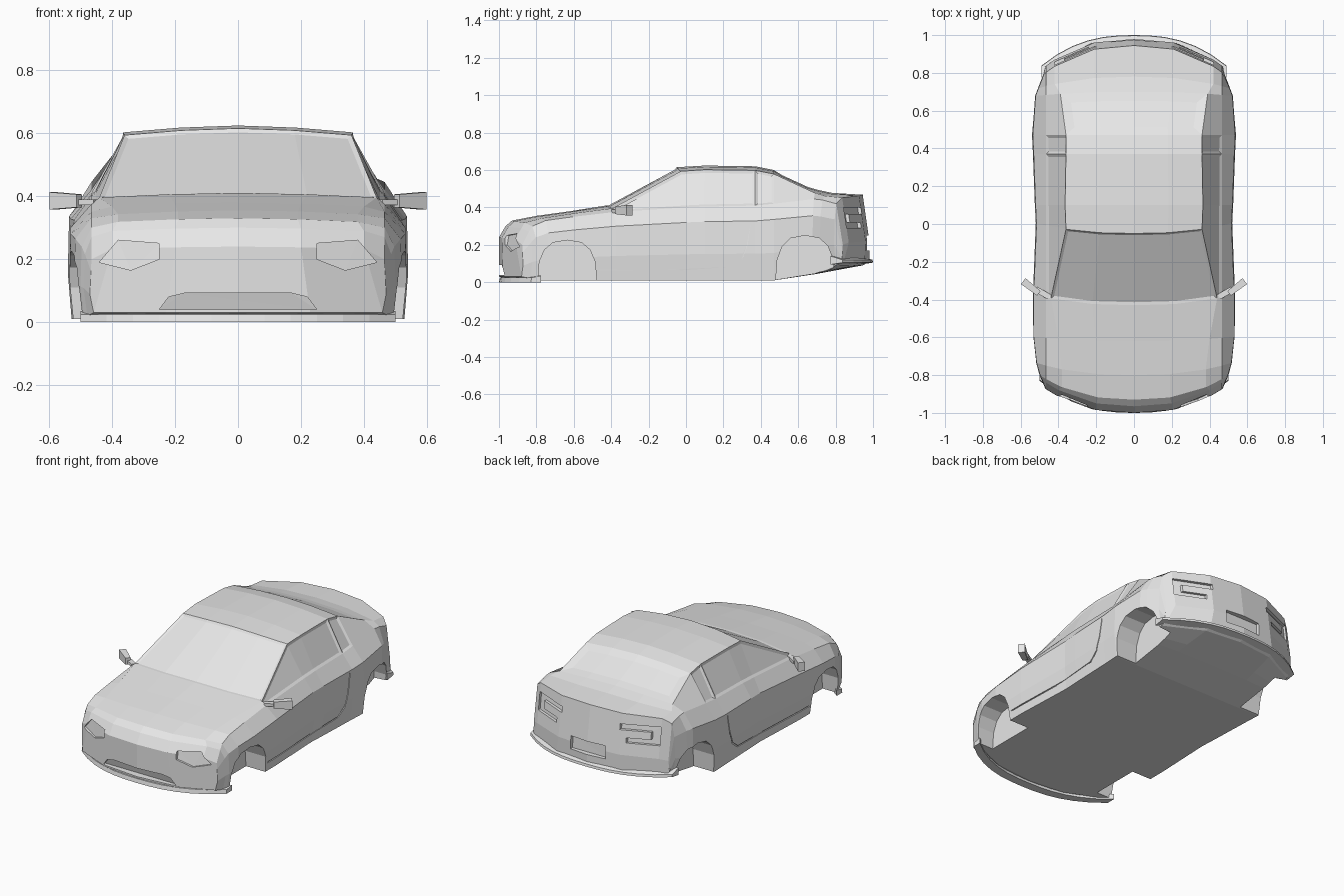
import bpy, bmesh, math
from mathutils import Vector, Matrix
from mathutils.bvhtree import BVHTree

if "Cube" in bpy.data.objects:
    bpy.data.objects.remove(bpy.data.objects["Cube"], do_unlink=True)

grey = bpy.data.materials.new("body_grey")
grey.use_nodes = True
grey.diffuse_color = (0.8, 0.8, 0.8, 1)
grey.node_tree.nodes["Principled BSDF"].inputs["Base Color"].default_value = grey.diffuse_color


def make_object(name, bm):
    bmesh.ops.recalc_face_normals(bm, faces=bm.faces)
    mesh = bpy.data.meshes.new(name)
    bm.to_mesh(mesh)
    bm.free()
    mesh.materials.append(grey)
    obj = bpy.data.objects.new(name, mesh)
    bpy.context.collection.objects.link(obj)
    return obj


def bowed(y, bow, x):
    """Plan-view curve: points far from the centreline slide along y."""
    return y + bow * (abs(x) / 0.5) ** 2.5


def strip_faces(bm, a, b):
    """Join two closed loops of vertices with quads."""
    count = len(a)
    return [bm.faces.new((a[k], a[(k + 1) % count], b[(k + 1) % count], b[k]))
            for k in range(count)]


# Body sections, nose to tail: y, bow, floor z, side x, belt z, roof edge x, top z
SECTIONS = [
    (-1, .15, .03, .47, .20, .40, .24),
    (-.965, .15, .02, .49, .27, .40, .30),
    (-.93, .13, .01, .50, .30, .38, .33),
    (-.8, .06, .01, .52, .33, .38, .355),
    (-.62, .02, .01, .535, .35, .40, .38),
    (-.43, .05, .01, .535, .375, .44, .41),
    (-.05, .05, .01, .52, .40, .36, .615),
    (.1, 0, .01, .525, .405, .365, .624),
    (.37, 0, .01, .535, .41, .36, .62),
    (.47, 0, .01, .54, .42, .36, .60),
    (.7, -.02, .045, .525, .445, .39, .495),
    (.78, -.06, .06, .51, .44, .42, .478),
    (.945, -.17, .09, .48, .42, .42, .468),
    (.98, -.17, .11, .47, .20, .42, .22),
]


def section_ring(bm, y, bow, floor, side, belt, roof_x, top):
    crease, sill, edge_drop = belt * 0.8, side - 0.012, top * 0.035
    half = [(0, floor), (sill / 2, floor), (sill, floor),
            (side, floor + (crease - floor) * 0.45), (side - 0.004, crease),
            (0.465, belt), (roof_x, top - edge_drop),
            (roof_x / 2, top - edge_drop * 0.3), (0, top)]
    ring = half + [(-x, z) for x, z in half[-2:0:-1]]
    return [bm.verts.new((x, bowed(y, bow, x), z)) for x, z in ring]


# Loft the shell and close both ends with strips
shell = bmesh.new()
rings = [section_ring(shell, *section) for section in SECTIONS]
skin = [strip_faces(shell, a, b) for a, b in zip(rings, rings[1:])]
for ring in (rings[0], rings[-1]):
    count = len(ring)
    for k in range(-4, 4):
        loop = dict.fromkeys(m % count for m in (k, k + 1, 7 - k, 8 - k))
        shell.faces.new([ring[m] for m in loop])
bmesh.ops.recalc_face_normals(shell, faces=shell.faces)


# Windows: set back inside their frames
def window(spans, strips, frame):
    faces = [skin[i][k] for i in spans for k in strips]
    bmesh.ops.inset_region(shell, faces=faces, thickness=frame, depth=-0.007,
                           use_even_offset=True, use_boundary=True)


window([5], range(6, 10), 0.014)
window([9], range(6, 10), 0.05)
for strip in (5, 10):
    window([5, 6, 7], [strip], 0.016)
    window([8], [strip], 0.014)
surface = BVHTree.FromBMesh(shell)
body = make_object("car_body", shell)

# All recesses gather in one cutter
cut = bmesh.new()


def prism(inner, outer):
    a = [cut.verts.new(p) for p in inner]
    b = [cut.verts.new(p) for p in outer]
    cut.faces.new(a)
    cut.faces.new(b[::-1])
    strip_faces(cut, a, b)


def recess(outline, out, depth):
    """Sink an (across, z) outline into the skin, keeping an even depth."""
    out = Vector(out)
    across = Vector((abs(out.y), abs(out.x), 0))
    hits = [surface.ray_cast(across * u + out * 2 + Vector((0, 0, z)), -out)[0]
            for u, z in outline]
    prism([h - out * depth for h in hits], [h + out * 0.05 for h in hits])


def wheel_arch(side, centre, height):
    """Squarish arch cut in from the flank, open below."""
    profile = [(centre - 0.158, -0.05)]
    for k in range(9):
        angle = math.pi * k / 8
        c, s = math.cos(angle), abs(math.sin(angle))
        profile.append((centre - math.copysign(abs(c) ** 0.75, c) * 0.158,
                        height * s ** 0.75))
    profile.append((centre + 0.158, -0.05))
    prism([(side * 0.39, y, z) for y, z in profile],
          [(side * 0.7, y, z) for y, z in profile])


HEADLIGHT = [(.25, .25), (.38, .26), (.44, .19), (.34, .165), (.25, .20)]
TAIL_LIGHT = [(.2, .4), (.42, .4), (.42, .29), (.24, .29), (.24, .32),
              (.37, .32), (.37, .365), (.2, .365)]
DOOR_LINE = [(.35, .31), (.33, .2), (.3, .12), (.24, .075), (-.03, .063), (-.46, .06)]
door_gap = DOOR_LINE + [(y - 0.004, z + 0.007) for y, z in DOOR_LINE[::-1]]
INTAKE_HALF = [(.25, .04), (.22, .08), (.17, .092)]
intake = INTAKE_HALF + [(-x, z) for x, z in INTAKE_HALF[::-1]]
plate = [(x, z) for x, z in ((-.12, .17), (-.12, .25), (.12, .25), (.12, .17))]

for side in (1, -1):
    wheel_arch(side, -0.635, 0.225)
    wheel_arch(side, 0.637, 0.25)
    recess([(side * x, z) for x, z in HEADLIGHT], (0, -1, 0), 0.012)
    recess([(side * x, z) for x, z in TAIL_LIGHT], (0, 1, 0), 0.018)
    recess(door_gap, (side, 0, 0), 0.005)
recess(intake, (0, -1, 0), 0.015)
recess(plate, (0, 1, 0), 0.02)

bmesh.ops.triangulate(cut, faces=cut.faces)
cutter = make_object("recess_cutter", cut)
cutter.hide_render = True

# Apply the cut, then drop the cutter
mod = body.modifiers.new("recesses", "BOOLEAN")
mod.operation = "DIFFERENCE"
mod.solver = "EXACT"
mod.object = cutter
deps = bpy.context.evaluated_depsgraph_get()
carved = bpy.data.meshes.new_from_object(body.evaluated_get(deps))
body.modifiers.clear()
body.data = carved
bpy.data.objects.remove(cutter, do_unlink=True)


# Bumper lips: a thin section swept round each end
def bumper_lip(name, y, bow, half_width, section):
    lip = bmesh.new()
    steps = 12
    loops = []
    for k in range(steps + 1):
        x = half_width * (2 * k / steps - 1)
        loops.append([lip.verts.new((x, bowed(y, bow, x) + d, z)) for d, z in section])
    for a, b in zip(loops, loops[1:]):
        strip_faces(lip, a, b)
    lip.faces.new(loops[0])
    lip.faces.new(loops[-1])
    make_object(name, lip)


bumper_lip("front_lip", -.995, .17, .5, [(-.005, 0), (0, .025), (.05, .035), (.05, 0)])
bumper_lip("rear_lip", .985, -.17, .49, [(.015, .105), (.012, .12), (-.05, .14), (-.05, .095)])


# Door mirrors: a tapered head on a short stalk
def block(name, side, size, place, turn, taper):
    b = bmesh.new()
    bmesh.ops.create_cube(b, size=1)
    for v in b.verts:
        if v.co.x < 0:
            v.co.z *= taper
            v.co.y *= taper
    b.transform(Matrix.Diagonal((*size, 1)))
    b.transform(Matrix.Translation(place) @ Matrix.Rotation(math.radians(turn), 4, "Z"))
    b.transform(Matrix.Diagonal((side, 1, 1, 1)))
    make_object(name, b)


for side, label in ((1, "left"), (-1, "right")):
    block(label + "_mirror", side, (.105, .04, .055), (.545, -.335, .385), 38, 0.75)
    block(label + "_mirror_stalk", side, (.08, .03, .018), (.485, -.365, .38), 30, 1)
